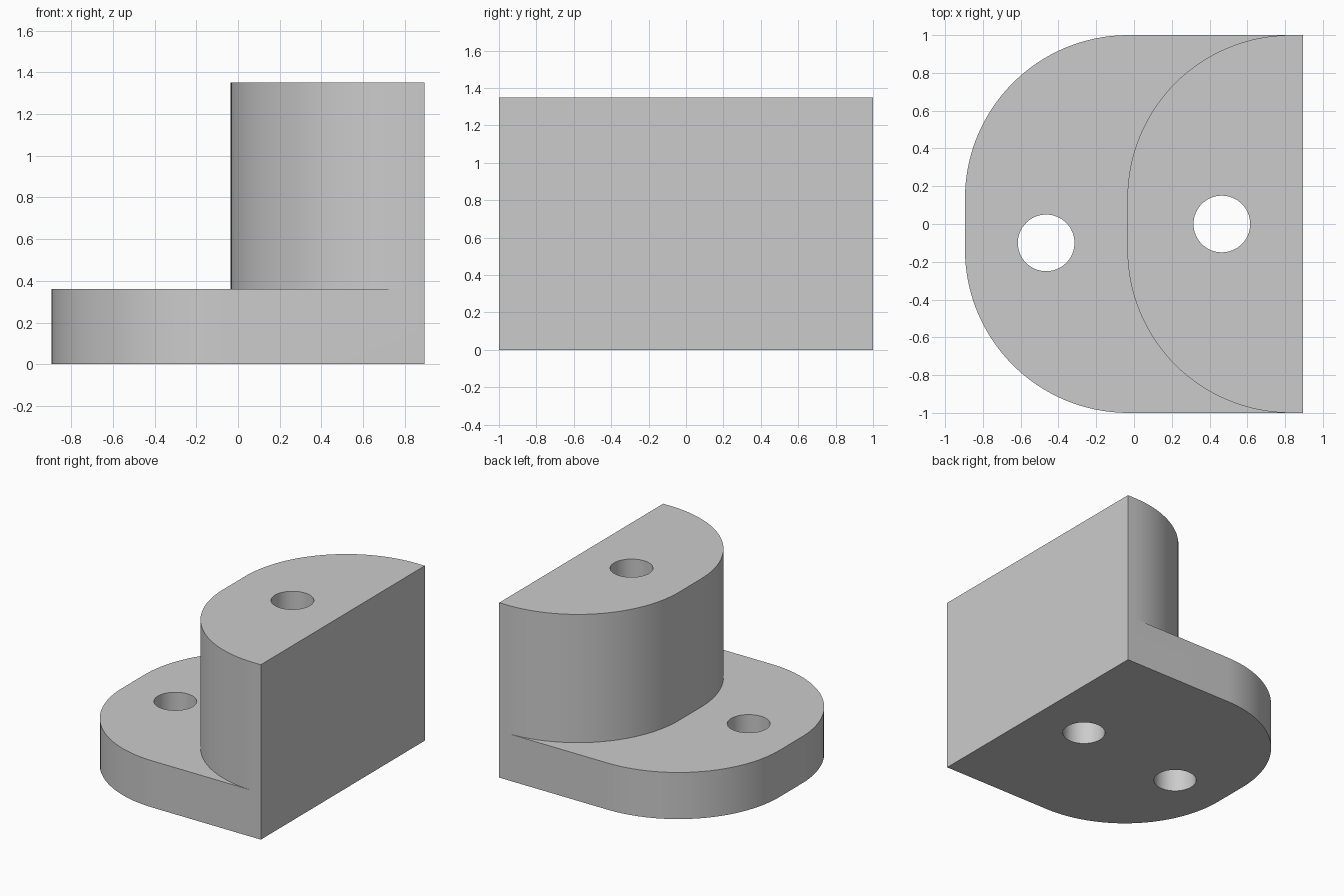
import bpy, bmesh, math

default = bpy.data.objects.get("Cube")
if default:
    bpy.data.objects.remove(default, do_unlink=True)

RIGHT = 0.895      # flat mounting face
RADIUS = 0.865     # rounded corner radius
HALF = 1.0         # half of the depth
BASE_TOP, BLOCK_TOP = 0.36, 1.35

grey = bpy.data.materials.new("plain grey")
grey.use_nodes = True
colour = (0.6, 0.6, 0.6, 1)
grey.diffuse_color = colour
grey.node_tree.nodes["Principled BSDF"].inputs["Base Color"].default_value = colour


def prism(name, outline, bottom, top):
    """Extrude a closed outline upwards into a solid."""
    bm = bmesh.new()
    face = bm.faces.new([bm.verts.new((x, y, bottom)) for x, y in outline])
    ext = bmesh.ops.extrude_face_region(bm, geom=[face])
    verts = [v for v in ext["geom"] if isinstance(v, bmesh.types.BMVert)]
    bmesh.ops.translate(bm, verts=verts, vec=(0, 0, top - bottom))
    bmesh.ops.recalc_face_normals(bm, faces=bm.faces)
    mesh = bpy.data.meshes.new(name)
    bm.to_mesh(mesh)
    bm.free()
    mesh.materials.append(grey)
    obj = bpy.data.objects.new(name, mesh)
    bpy.context.collection.objects.link(obj)
    return obj


def rounded_outline(left, steps=32):
    """Square on the right, two large rounded corners on the left."""
    arc = []
    for i in range(steps + 1):
        a = math.pi / 2 * (1 + i / steps)
        arc.append((left + RADIUS + RADIUS * math.cos(a),
                    HALF - RADIUS + RADIUS * math.sin(a)))
    upper = [(RIGHT, HALF)] + arc
    return upper + [(x, -y) for x, y in reversed(upper)]


def circle(cx, cy, r, n=64):
    return [(cx + r * math.cos(2 * math.pi * i / n),
             cy + r * math.sin(2 * math.pi * i / n)) for i in range(n)]


# Base plate and raised block
body = prism("bracket_body", rounded_outline(-RIGHT), 0, BASE_TOP)
block = prism("raised_block", rounded_outline(-0.035), 0.1, BLOCK_TOP)

# Vertical through holes
holes = [prism("hole_cutter", circle(x, y, 0.15), -0.2, BLOCK_TOP + 0.2)
         for x, y in ((0.465, 0), (-0.465, -0.1))]

# Join the block, then drill the holes
for tool, operation in [(block, "UNION")] + [(h, "DIFFERENCE") for h in holes]:
    tool.hide_render = True
    mod = body.modifiers.new(operation.lower(), "BOOLEAN")
    mod.operation = operation
    mod.solver = "EXACT"
    mod.object = tool

bpy.context.view_layer.objects.active = body
body.select_set(True)
for mod in list(body.modifiers):
    bpy.ops.object.modifier_apply(modifier=mod.name)
for tool in [block] + holes:
    bpy.data.objects.remove(tool, do_unlink=True)

# Clean the joined flat faces and smooth the curved walls
bm = bmesh.new()
bm.from_mesh(body.data)
bmesh.ops.remove_doubles(bm, verts=bm.verts, dist=0.0001)
bmesh.ops.dissolve_limit(bm, angle_limit=0.005, verts=bm.verts, edges=bm.edges)
bm.to_mesh(body.data)
bm.free()
bpy.ops.object.shade_smooth_by_angle(angle=math.radians(30))
